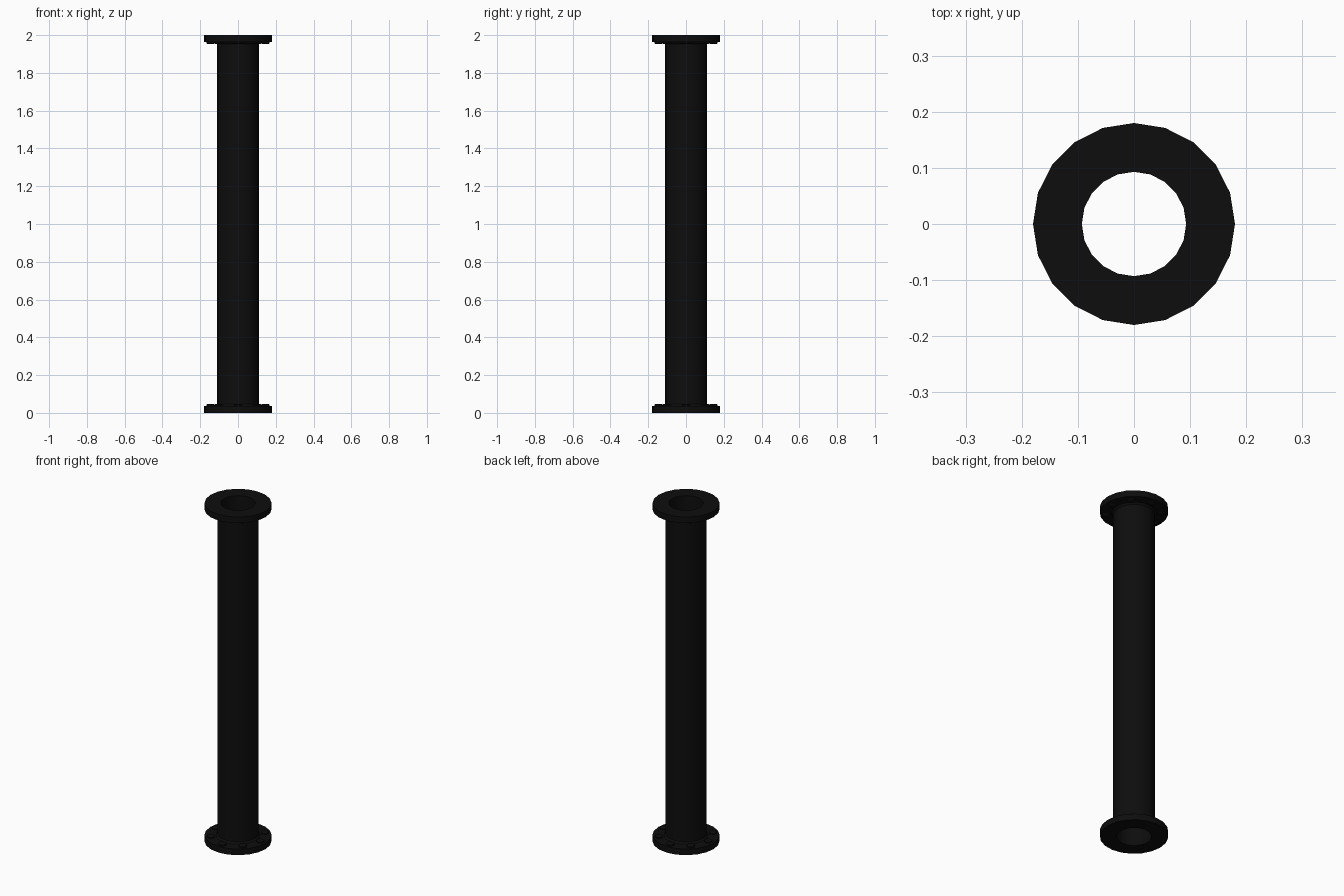
import bpy, bmesh, math

if "Cube" in bpy.data.objects:
    bpy.data.objects.remove(bpy.data.objects["Cube"])

SIDES = 20
mat = bpy.data.materials.new("black_iron")
mat.diffuse_color = (0.004, 0.004, 0.004, 1)
mat.use_nodes = True
mat.node_tree.nodes["Principled BSDF"].inputs["Base Color"].default_value = mat.diffuse_color


def lathe(name, profile, sides, closed, loc=(0, 0, 0)):
    """Revolve an (r, z) profile around z; r = 0 points collapse to a pole."""
    bm = bmesh.new()
    vs = [bm.verts.new((r, 0, z)) for r, z in profile]
    pairs = list(zip(vs, vs[1:])) + ([(vs[-1], vs[0])] if closed else [])
    edges = [bm.edges.new(p) for p in pairs]
    bmesh.ops.spin(bm, geom=vs + edges, cent=(0, 0, 0), axis=(0, 0, 1),
                   angle=2 * math.pi, steps=sides, use_duplicate=False)
    bmesh.ops.remove_doubles(bm, verts=bm.verts, dist=1e-5)
    bmesh.ops.recalc_face_normals(bm, faces=bm.faces)
    me = bpy.data.meshes.new(name)
    bm.to_mesh(me)
    bm.free()
    ob = bpy.data.objects.new(name, me)
    ob.location = loc
    me.materials.append(mat)
    bpy.context.collection.objects.link(ob)
    bpy.ops.object.select_all(action='DESELECT')
    ob.select_set(True)
    bpy.context.view_layer.objects.active = ob
    bpy.ops.object.shade_smooth_by_angle(angle=math.radians(30))
    return ob


# Hollow pipe with flanges and small weld fillets at both ends
half = [(0.093, 0), (0.18, 0), (0.18, 0.036), (0.119, 0.036), (0.11, 0.046)]
lathe("flanged_pipe", half + [(r, 2 - z) for r, z in reversed(half)], SIDES, True)

# Bolt heads on the inner faces of both flanges
for end, base, s in (("bottom", 0.034, 1), ("top", 1.966, -1)):
    for i in range(8):
        a = math.tau * i / 8
        head = [(0.022, 0), (0.022, 0.009), (0.014, 0.014), (0, 0.014)]
        lathe(f"{end}_bolt_{i + 1}", [(r, s * z) for r, z in head], 8, False,
              (0.146 * math.cos(a), 0.146 * math.sin(a), base))
